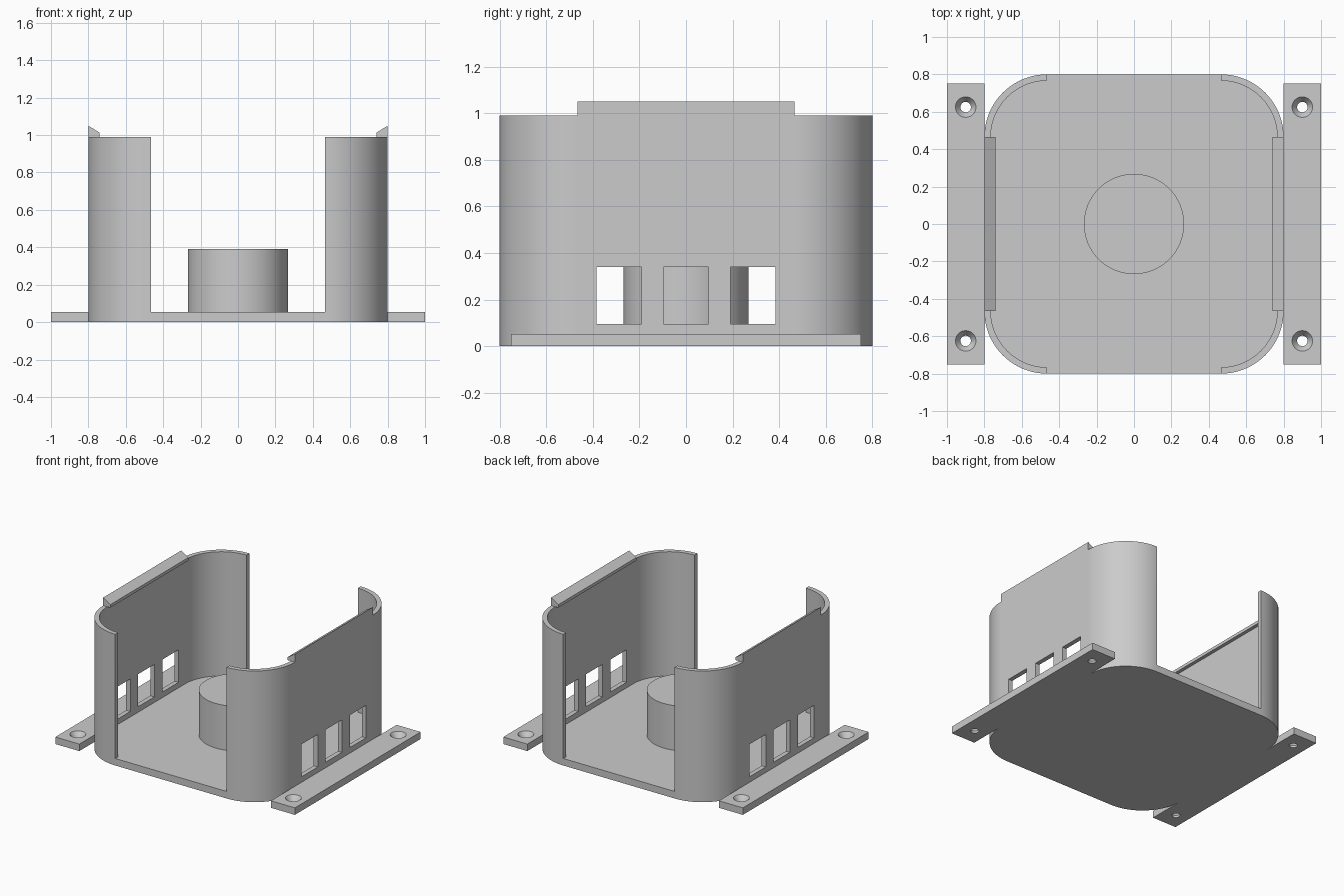
import bpy, bmesh
from math import sin, cos, pi

if "Cube" in bpy.data.objects:
    bpy.data.objects.remove(bpy.data.objects["Cube"])

FLOOR, TOP = 0.053, 0.99      # floor thickness, wall height
HALF, WALL, FLAT = 0.8, 0.034, 0.465

grey = bpy.data.materials.new("plain grey")
grey.use_nodes = True
grey.diffuse_color = (0.6, 0.6, 0.6, 1)
grey.node_tree.nodes["Principled BSDF"].inputs["Base Color"].default_value = grey.diffuse_color


def prism(name, outline, offset):
    """Extrude a closed 3D outline along an offset vector."""
    bm = bmesh.new()
    face = bm.faces.new([bm.verts.new(p) for p in outline])
    grown = bmesh.ops.extrude_face_region(bm, geom=[face])["geom"]
    bmesh.ops.translate(bm, vec=offset, verts=[v for v in grown if isinstance(v, bmesh.types.BMVert)])
    return finish(name, bm)


def finish(name, bm):
    bmesh.ops.recalc_face_normals(bm, faces=bm.faces)
    mesh = bpy.data.meshes.new(name)
    bm.to_mesh(mesh)
    bm.free()
    obj = bpy.data.objects.new(name, mesh)
    bpy.context.collection.objects.link(obj)
    mesh.materials.append(grey)
    return obj


def box(name, x0, x1, y0, y1, z0, z1):
    return prism(name, [(x0, y0, z0), (x1, y0, z0), (x1, y1, z0), (x0, y1, z0)], (0, 0, z1 - z0))


def revolve(name, profile, x, y, steps=64):
    """Turn (radius, height) points round a vertical axis at x, y."""
    bm = bmesh.new()
    rings = [[bm.verts.new((x + r * cos(2 * pi * i / steps), y + r * sin(2 * pi * i / steps), z))
              for i in range(steps)] for r, z in profile]
    for a, b in zip(rings, rings[1:]):
        for i in range(steps):
            j = (i + 1) % steps
            bm.faces.new((a[i], a[j], b[j], b[i]))
    bm.faces.new(rings[0])
    bm.faces.new(rings[-1])
    return finish(name, bm)


def rounded_square(half, z, slot=None, steps=20):
    """Rounded outline; slot pushes the front and back flats out to that y."""
    r = half - FLAT
    points = []
    for k, (sx, sy) in enumerate([(1, 1), (-1, 1), (-1, -1), (1, -1)]):
        arc = [(sx * FLAT + r * cos((k + i / steps) * pi / 2),
                sy * FLAT + r * sin((k + i / steps) * pi / 2), z) for i in range(steps + 1)]
        if slot:
            arc.insert(len(arc) if k % 2 == 0 else 0, (sx * FLAT, sy * slot, z))
        points += arc
    return points


def cut(obj, cutters):
    bpy.context.view_layer.objects.active = obj
    for cutter in cutters:
        cutter.hide_render = True
        mod = obj.modifiers.new("cut", "BOOLEAN")
        mod.operation, mod.solver, mod.object = "DIFFERENCE", "EXACT", cutter
        bpy.ops.object.modifier_apply(modifier=mod.name)
        bpy.data.objects.remove(cutter)


def smooth(obj):
    bpy.ops.object.select_all(action="DESELECT")
    obj.select_set(True)
    bpy.context.view_layer.objects.active = obj
    bpy.ops.object.shade_smooth_by_angle(angle=pi / 6)
    mod = obj.modifiers.new("flat panels", "WEIGHTED_NORMAL")
    mod.keep_sharp = True


# Case: floor and two curved side walls, open at front and back, three windows a side
case = prism("case_shell", rounded_square(HALF, 0), (0, 0, TOP))
cavity = prism("cavity_cutter", rounded_square(HALF - WALL, FLOOR, slot=0.9), (0, 0, 1.2))
windows = [box("window_cutter", -0.95, 0.95, y - 0.096, y + 0.096, 0.095, 0.34)
           for y in (-0.287, 0, 0.287)]
cut(case, [cavity] + windows)
smooth(case)

# Round post in the middle of the floor
post = revolve("centre_post", [(0.268, FLOOR), (0.268, 0.39)], 0, 0)
smooth(post)

for side, s in (("left", 1), ("right", -1)):
    # Sloped snap lip on top of the wall
    lip = [(HALF, TOP), (HALF, 1.05), (0.74, 1.013), (0.74, TOP)]
    prism(side + "_snap_lip", [(s * x, -FLAT, z) for x, z in lip], (0, 2 * FLAT, 0))

    # Mounting flange with two countersunk screw holes
    flange = box(side + "_mounting_flange", s * HALF, s, -0.75, 0.75, 0, FLOOR)
    hole = [(0.028, -0.1), (0.028, 0.015), (0.055, FLOOR), (0.055, 0.1)]
    cut(flange, [revolve("screw_cutter", hole, s * 0.9, y, 32) for y in (-0.625, 0.625)])
    smooth(flange)
